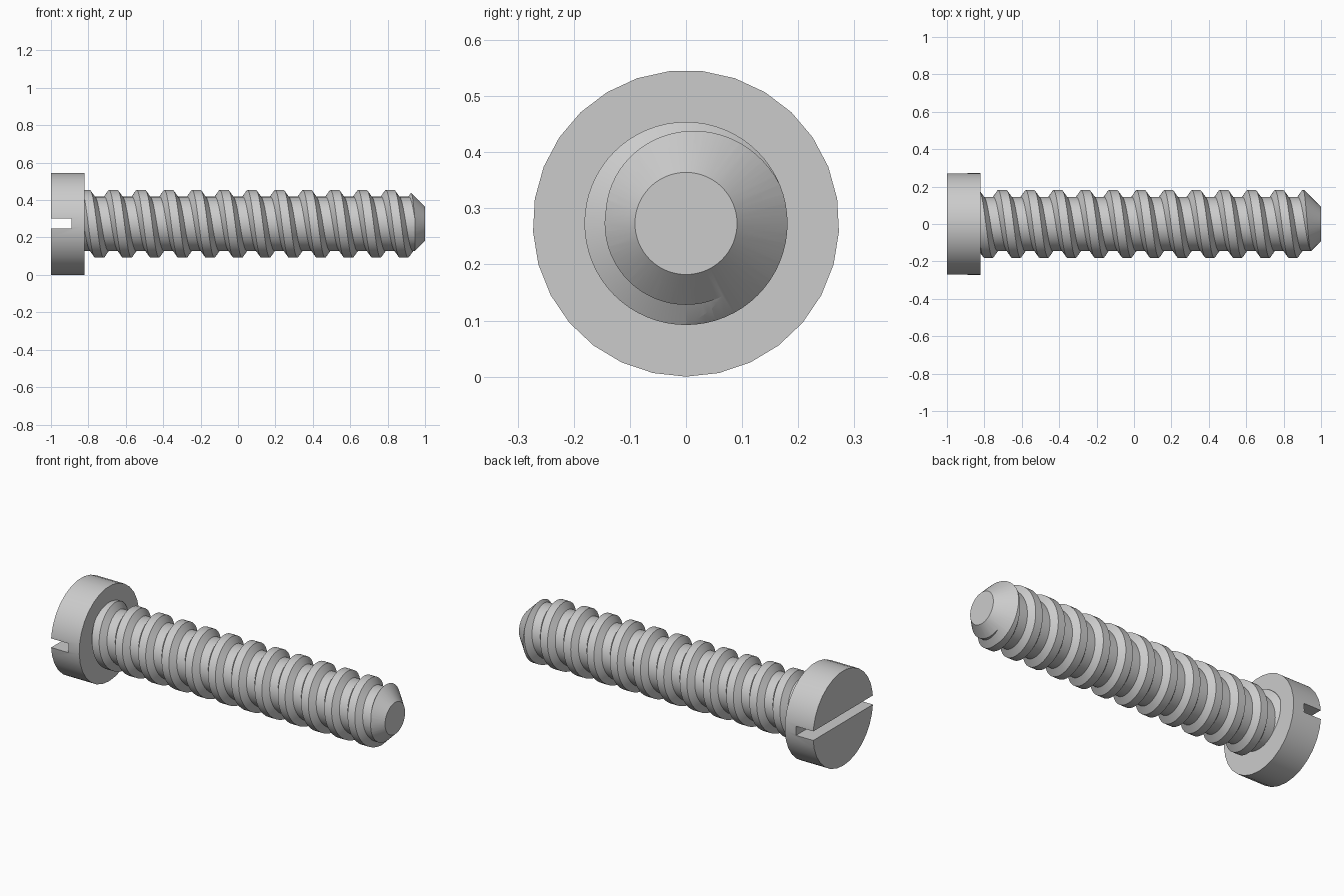
import bpy, bmesh
from math import sin, cos, pi, tau
from mathutils import Matrix

if "Cube" in bpy.data.objects:
    bpy.data.objects.remove(bpy.data.objects["Cube"])

AXIS_Z = 0.273
HEAD_R, HEAD_X = 0.273, -0.82
ROOT_R, CREST_R, TIP_R = 0.145, 0.181, 0.091
PITCH, STEPS, CREST_X = 0.148, 64, 0.813

steel = bpy.data.materials.new("steel grey")
steel.use_nodes = True
GREY = (0.6, 0.6, 0.6, 1)
steel.diffuse_color = GREY
steel.node_tree.nodes["Principled BSDF"].inputs["Base Color"].default_value = GREY


def add_object(name, bm):
    bmesh.ops.recalc_face_normals(bm, faces=bm.faces)
    mesh = bpy.data.meshes.new(name)
    bm.to_mesh(mesh)
    bm.free()
    mesh.materials.append(steel)
    obj = bpy.data.objects.new(name, mesh)
    bpy.context.collection.objects.link(obj)
    return obj


def around(x, r, a):
    """Point at angle a about the screw axis, from top toward the front."""
    return (x, -r * sin(a), AXIS_Z + r * cos(a))


def turned(name, profile, sides, start=0.0):
    """Closed solid of revolution from (x, radius) rings."""
    bm = bmesh.new()
    rings = [[bm.verts.new(around(x, r, start + tau * i / sides)) for i in range(sides)]
             for x, r in profile]
    for p, q in zip(rings, rings[1:]):
        for i in range(sides):
            j = (i + 1) % sides
            bm.faces.new((p[i], p[j], q[j], q[i]))
    bm.faces.new(rings[0])
    bm.faces.new(rings[-1])
    return add_object(name, bm)


def cut(obj, cutter, operation):
    """Apply a boolean, then drop the cutter."""
    cutter.hide_render = True
    mod = obj.modifiers.new("cut", "BOOLEAN")
    mod.operation, mod.solver, mod.object = operation, "EXACT", cutter
    bpy.context.view_layer.objects.active = obj
    bpy.ops.object.modifier_apply(modifier=mod.name)
    bpy.data.objects.remove(cutter)


def smooth(obj):
    bpy.ops.object.select_all(action="DESELECT")
    obj.select_set(True)
    bpy.context.view_layer.objects.active = obj
    bpy.ops.object.shade_smooth_by_angle(angle=pi / 6)


# Head: flat cylinder with a straight driver slot
head = turned("head", [(-1, HEAD_R), (HEAD_X, HEAD_R)], 29, pi)
bm = bmesh.new()
bmesh.ops.create_cube(bm, size=1, matrix=Matrix.Translation((-1, 0, AXIS_Z + 0.002))
                      @ Matrix.Diagonal((0.22, 1, 0.052, 1)))
cut(head, add_object("slot_cutter", bm), "DIFFERENCE")

# Threaded shaft: trapezoid thread section swept along a helix
section = [(-0.048, ROOT_R), (-0.023, CREST_R), (0.023, CREST_R), (0.048, ROOT_R)]
turns = 15
x_start = CREST_X - 13 * PITCH
bm = bmesh.new()
rows = []
for i in range(turns * STEPS + 1):
    a = tau * i / STEPS
    x = x_start + PITCH * i / STEPS
    rows.append([bm.verts.new(around(x + dx, r, a)) for dx, r in section])
for p, q in zip(rows, rows[1:]):
    for k in range(3):
        bm.faces.new((p[k], p[k + 1], q[k + 1], q[k]))
# root strip between neighbouring turns
for i in range((turns - 1) * STEPS):
    j = i + STEPS
    bm.faces.new((rows[i][3], rows[j][0], rows[j + 1][0], rows[i + 1][3]))
# close both ends with fans to the axis
first = [r[0] for r in rows[:STEPS + 1]] + rows[0][::-1][:-1]
last = [r[3] for r in rows[-STEPS - 1:]] + rows[-1][:-1][::-1]
for loop, x in ((first, x_start), (last, x_start + turns * PITCH)):
    hub = bm.verts.new((x, 0, AXIS_Z))
    for u, v in zip(loop, loop[1:] + loop[:1]):
        bm.faces.new((u, v, hub))
shaft = add_object("threaded_shaft", bm)

# Trim the shaft at the head and to a conical point
envelope = turned("point_cutter", [(HEAD_X - 0.01, TIP_R + 0.12), (0.88, TIP_R + 0.12),
                                   (1, TIP_R)], STEPS)
cut(shaft, envelope, "INTERSECT")

for part in (head, shaft):
    smooth(part)
